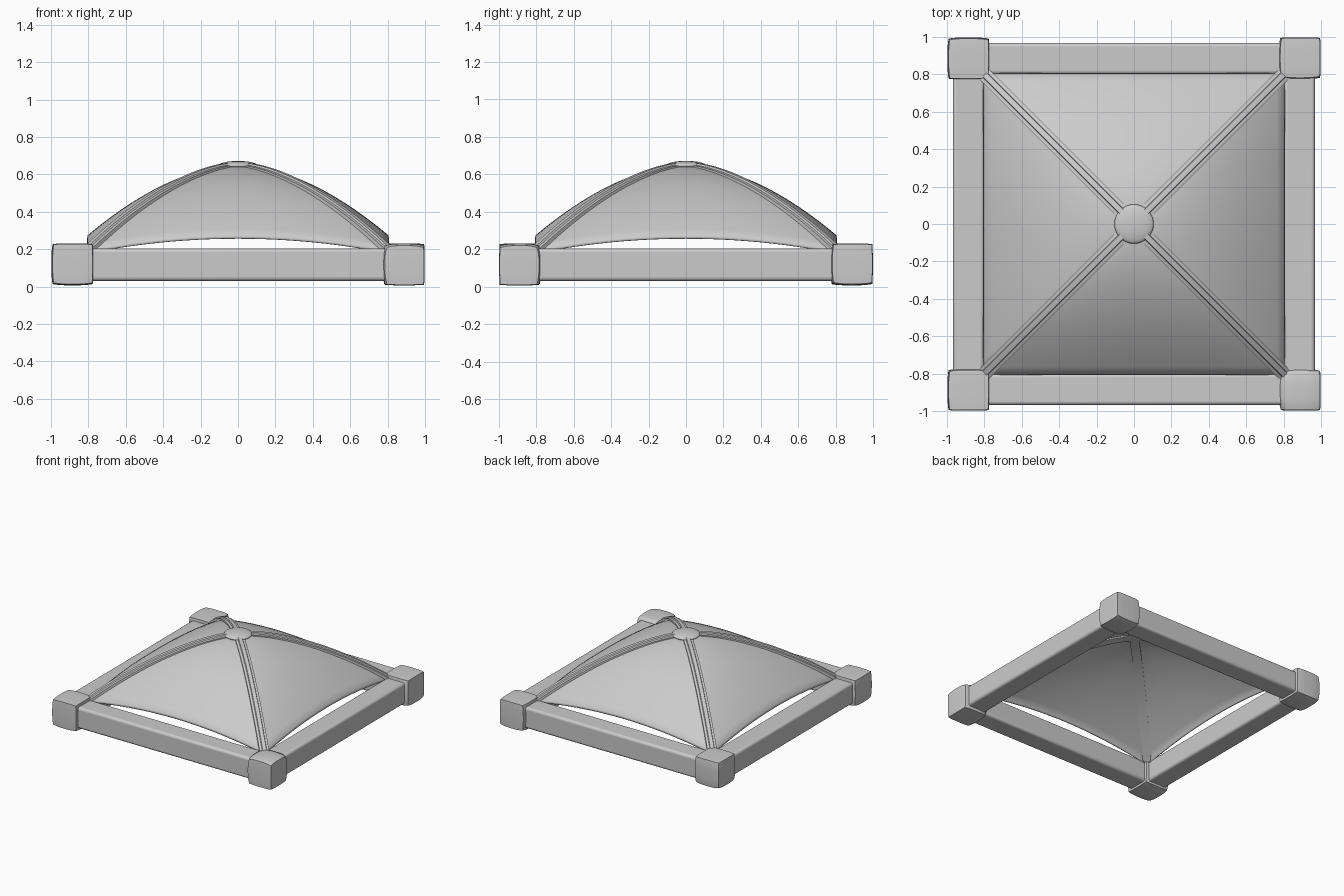
import bpy, bmesh, math
from mathutils import Vector, Matrix

cube = bpy.data.objects.get("Cube")
if cube:
    bpy.data.objects.remove(cube, do_unlink=True)

grey = bpy.data.materials.new("light_grey")
grey.use_nodes = True
colour = (0.6, 0.6, 0.6, 1)
grey.diffuse_color = colour
grey.node_tree.nodes["Principled BSDF"].inputs["Base Color"].default_value = colour

HALF = 0.8      # half width of the canopy opening
CREST = 0.64    # height of the rib line at the centre


def rib_height(d):
    return CREST - 0.445 * (d / HALF) ** 1.7


def finish(name, bm, angle=40, bevel=0.0):
    bmesh.ops.recalc_face_normals(bm, faces=bm.faces)
    mesh = bpy.data.meshes.new(name)
    bm.to_mesh(mesh)
    bm.free()
    mesh.materials.append(grey)
    obj = bpy.data.objects.new(name, mesh)
    bpy.context.collection.objects.link(obj)
    if bevel:
        mod = obj.modifiers.new("rounded_edges", 'BEVEL')
        mod.width = bevel
        mod.segments = 4
    bpy.ops.object.select_all(action='DESELECT')
    obj.select_set(True)
    bpy.context.view_layer.objects.active = obj
    bpy.ops.object.shade_smooth_by_angle(angle=math.radians(angle))
    return obj


def beam(name, turn):
    bm = bmesh.new()
    bmesh.ops.create_cube(bm, size=1)
    bmesh.ops.scale(bm, vec=(1.7, 0.168, 0.174), verts=bm.verts)
    bmesh.ops.translate(bm, vec=(0, -0.884, 0.118), verts=bm.verts)
    bmesh.ops.rotate(bm, matrix=Matrix.Rotation(turn, 3, 'Z'), verts=bm.verts)
    finish(name, bm, 50, 0.02)


def corner_block(name, sx, sy, soft, amount):
    # Pillowed cube, with the soft direction rounded off more strongly
    bm = bmesh.new()
    bmesh.ops.create_cube(bm, size=2)
    bmesh.ops.subdivide_edges(bm, edges=bm.edges[:], cuts=9, use_grid_fill=True)
    for v in bm.verts:
        p = v.co.copy()
        for i in range(3):
            j, k = (i + 1) % 3, (i + 2) % 3
            a = amount if p[i] * soft[i] > 0 else 0.05
            v.co[i] = p[i] * (1 - a * (abs(p[j]) ** 3 + abs(p[k]) ** 3) / 2)
        v.co = v.co * 0.112 + Vector((sx * 0.886, sy * 0.886, 0.119))
    finish(name, bm, 60)


def panel(name, turn):
    # Billowing triangle, arched along its lower edge
    bm = bmesh.new()
    rows, cols = 20, 24
    grid = []
    for r in range(rows + 1):
        d = HALF * (0.03 + 0.97 * r / rows)
        line = []
        for c in range(cols + 1):
            u = 2 * c / cols - 1
            z = rib_height(d) + 0.078 * (d / HALF) ** 1.1 * (1 - u * u)
            line.append(bm.verts.new((u * d, -d, z)))
        grid.append(line)
    # Short turned-down hem
    hem = [bm.verts.new(v.co + Vector((0, -0.003, -0.016))) for v in grid[-1]]
    grid.append(hem)
    for a, b in zip(grid, grid[1:]):
        for c in range(cols):
            bm.faces.new((a[c], b[c], b[c + 1], a[c + 1]))
    bmesh.ops.rotate(bm, matrix=Matrix.Rotation(turn, 3, 'Z'), verts=bm.verts)
    obj = finish(name, bm, 60)
    mod = obj.modifiers.new("cloth_thickness", 'SOLIDIFY')
    mod.thickness = 0.008
    mod.offset = 0


def rib(name, turn):
    # Stepped bar swept along the diagonal
    half = [(0.036, -0.014), (0.036, 0.013), (0.018, 0.016), (0.014, 0.026)]
    section = half + [(-w, h) for w, h in reversed(half)]
    bm = bmesh.new()
    rings = []
    steps = 24
    for s in range(steps + 1):
        d = 0.81 * s / steps
        slope = (rib_height(d + 0.01) - rib_height(max(d - 0.01, 0))) / 0.02
        tangent = Vector((math.sqrt(2), 0, slope)).normalized()
        normal = Vector((-tangent.z, 0, tangent.x))
        base = Vector((d * math.sqrt(2), 0, rib_height(d)))
        rings.append([bm.verts.new(base + normal * h + Vector((0, w, 0)))
                      for w, h in section])
    n = len(section)
    for a, b in zip(rings, rings[1:]):
        for i in range(n):
            bm.faces.new((a[i], b[i], b[(i + 1) % n], a[(i + 1) % n]))
    bm.faces.new(rings[0])
    bm.faces.new(rings[-1])
    bmesh.ops.rotate(bm, matrix=Matrix.Rotation(turn, 3, 'Z'), verts=bm.verts)
    finish(name, bm, 30)


for i, side in enumerate(("front", "left", "back", "right")):
    beam(side + "_beam", i * math.pi / 2)
    panel(side + "_panel", i * math.pi / 2)

# Corner name, x sign, y sign, soft direction, softness
corners = [("front_left", 1, -1, (-1, 1, 1), 0.2),
           ("front_right", -1, -1, (-1, 1, -1), 0.12),
           ("back_left", 1, 1, (-1, -1, -1), 0.14),
           ("back_right", -1, 1, (-1, 1, -1), 0.12)]
for label, sx, sy, soft, amount in corners:
    corner_block(label + "_corner", sx, sy, soft, amount)
    rib(label + "_rib", math.atan2(sy, sx))

# Flattened hub where the ribs meet
bm = bmesh.new()
bmesh.ops.create_uvsphere(bm, u_segments=32, v_segments=16, radius=1)
bmesh.ops.scale(bm, vec=(0.105, 0.105, 0.024), verts=bm.verts)
bmesh.ops.translate(bm, vec=(0, 0, 0.648), verts=bm.verts)
finish("hub", bm, 60)
